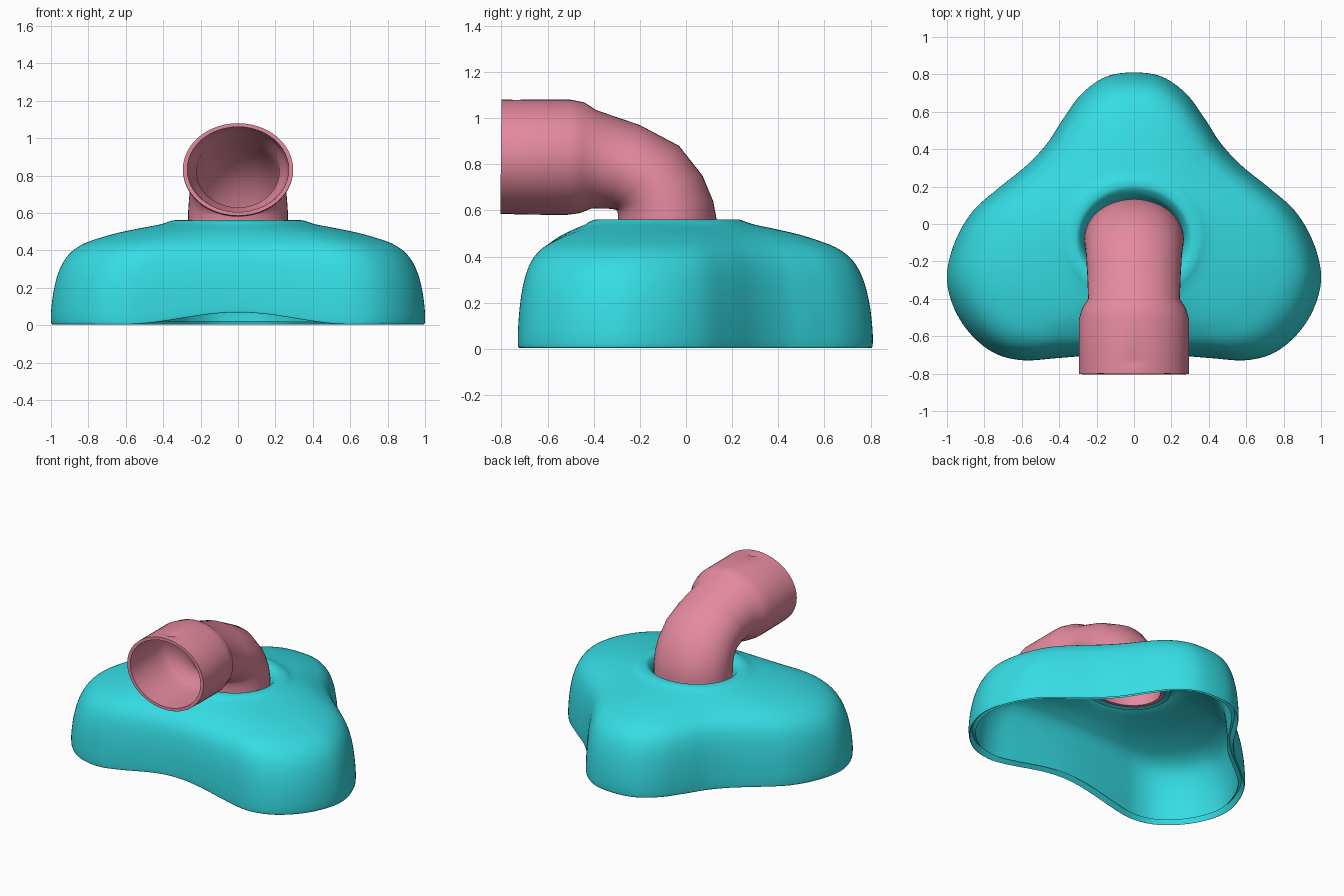
import bpy, bmesh, math
from mathutils import Vector

if "Cube" in bpy.data.objects:
    bpy.data.objects.remove(bpy.data.objects["Cube"])


def material(name, rgb):
    m = bpy.data.materials.new(name)
    m.diffuse_color = (*rgb, 1)
    m.use_nodes = True
    m.node_tree.nodes["Principled BSDF"].inputs["Base Color"].default_value = m.diffuse_color
    return m


def smooth_path(pts, steps, closed=False):
    """Catmull-Rom interpolation through a few points."""
    pts = [Vector(p) for p in pts]
    n = len(pts)
    get = (lambda i: pts[i % n]) if closed else (lambda i: pts[max(0, min(n - 1, i))])
    out = []
    for i in range(n if closed else n - 1):
        a, b, c, d = (get(i + k) for k in (-1, 0, 1, 2))
        for s in range(steps):
            t = s / steps
            out.append(0.5 * (2 * b + (c - a) * t + (2 * a - 5 * b + 4 * c - d) * t**2
                              + (3 * b - a - 3 * c + d) * t**3))
    if not closed:
        out.append(pts[-1])
    return out


def loft(name, rings, mat, close=False, angle=40, thickness=0):
    bm = bmesh.new()
    rows = [[bm.verts.new(p) for p in r] for r in rings]
    pairs = list(zip(rows, rows[1:])) + ([(rows[-1], rows[0])] if close else [])
    for a, b in pairs:
        n = len(a)
        for i in range(n):
            j = (i + 1) % n
            bm.faces.new((a[i], a[j], b[j], b[i]))
    me = bpy.data.meshes.new(name)
    bm.to_mesh(me)
    bm.free()
    ob = bpy.data.objects.new(name, me)
    bpy.context.collection.objects.link(ob)
    me.materials.append(mat)
    bpy.ops.object.select_all(action='DESELECT')
    ob.select_set(True)
    bpy.context.view_layer.objects.active = ob
    if thickness:
        mod = ob.modifiers.new("wall", 'SOLIDIFY')
        mod.thickness = thickness
        mod.offset = -1
        bpy.ops.object.modifier_apply(modifier=mod.name)
    bpy.ops.object.shade_smooth_by_angle(angle=math.radians(angle))
    return ob


teal = material("teal", (0.035, 0.72, 0.775))
pink = material("dusty pink", (0.78, 0.255, 0.345))

# Three-lobed shell: half outline, mirrored to a closed counter-clockwise loop
half = [(0, .81), (.15, .787), (.28, .695), (.38, .56), (.465, .43), (.575, .312), (.72, .195),
        (.86, .07), (.955, -.09), (1, -.27), (.97, -.43), (.885, -.575), (.755, -.685),
        (.6, -.728), (.4, -.716), (.2, -.7), (0, -.693)]
outline = smooth_path(half + [(-x, y) for x, y in half[-2:0:-1]], 6, closed=True)[::-1]

# Wall profile: fraction from rim towards collar, height
wall = smooth_path([(.012, .004), (.002, .012), (0, .06), (.01, .13), (.028, .2), (.06, .275),
                    (.11, .343), (.18, .395), (.29, .439), (.45, .473), (.6, .498),
                    (.8, .523), (.93, .538), (1, .55)], 3)
# Collar profile turning down to the tube: ellipse half width, half depth, height
collar = smooth_path([(.38, .34, .55), (.35, .313, .56), (.31, .28, .56), (.29, .256, .545),
                      (.275, .23, .515), (.264, .212, .47)], 3)
C = Vector((0, -.08))


def ellipse_point(d, rx, ry):
    return C + d / math.hypot(d.x / rx, d.y / ry)


rim = []
for p in outline:
    arch = 0
    if p.y < -.3 and abs(p.x) < .62:      # raised front edge
        arch = .065 * math.cos(math.pi * p.x / 1.24) ** 2
    rim.append((p, (p - C).normalized(), arch))
rings = [[(*p.lerp(ellipse_point(d, .38, .34), f), z + a * max(0, 1 - z / .45))
          for p, d, a in rim] for f, z in wall]
rings += [[(*ellipse_point(d, rx, ry), z) for p, d, a in rim] for rx, ry, z in collar[1:]]
loft("mask_shell", rings, teal, thickness=.043)

# Elbow tube: outer-bend point (y, z), inner-bend point (y, z), half width
sections = [((.133, .455), (-.295, .455), .267), ((.133, .56), (-.295, .56), .267),
            ((.118, .64), (-.296, .59), .266), ((.072, .75), (-.302, .602), .262),
            ((-.03, .88), (-.318, .606), .256), ((-.2, .97), (-.345, .608), .25),
            ((-.39, 1.035), (-.41, .608), .245), ((-.44, 1.068), (-.46, .588), .277),
            ((-.5, 1.08), (-.52, .58), .295), ((-.715, 1.08), (-.72, .582), .295),
            ((-.735, 1.08), (-.74, .583), .295), ((-.755, 1.08), (-.76, .584), .295),
            ((-.8, 1.08), (-.805, .585), .295)]
N = 48


def tube_ring(sec, scale):
    (oy, oz), (iy, iz), w = sec
    c = Vector((0, (oy + iy) / 2, (oz + iz) / 2))
    u = Vector((0, (oy - iy) / 2, (oz - iz) / 2))
    return [c + scale * (Vector((w, 0, 0)) * math.cos(t) + u * math.sin(t))
            for t in (2 * math.pi * i / N for i in range(N))]


outer = [tube_ring(s, 1) for s in sections]
outer[10][N // 4].z -= .012               # small dent at the top of the cuff
# Bore: narrow through the bend, opening into the wider cuff
inner = [tube_ring(s, .9) for s in sections[:9]] + [tube_ring(sections[12], .92)]
loft("elbow_tube", outer + inner[::-1], pink, close=True)
